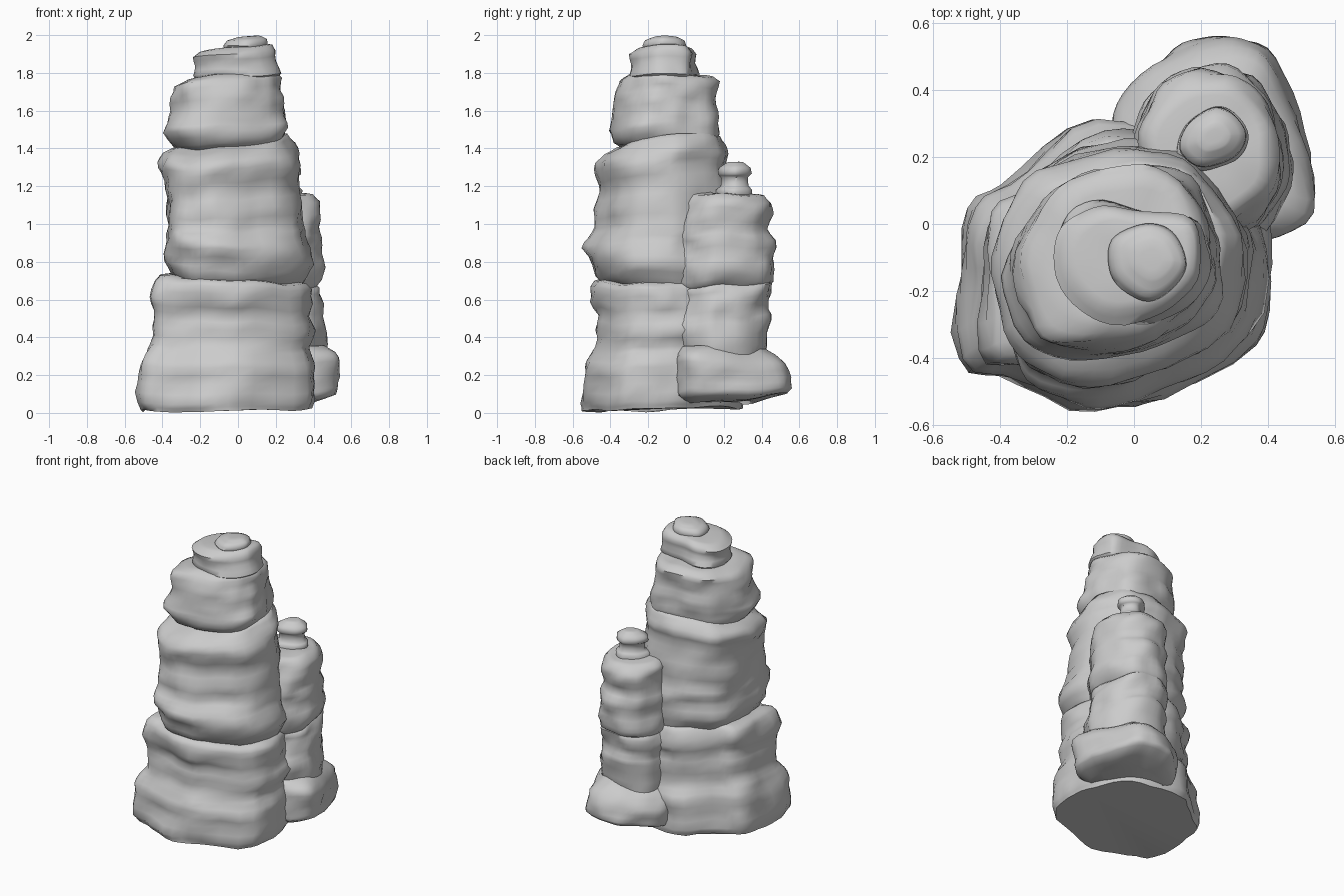
import bpy, bmesh, math
from mathutils import Vector, noise

SIDES = 44


def outline(points):
    """Closed smooth curve through points, resampled evenly, fitted to a -1..1 box."""
    n, dense = len(points), []
    for i in range(n):
        a, b, c, d = (Vector(points[(i + k) % n]) for k in (-1, 0, 1, 2))
        for s in range(12):
            t = s / 12
            dense.append(b + 0.5 * t * (c - a + t * (2 * a - 5 * b + 4 * c - d + t * (3 * (b - c) + d - a))))
    lo = [min(p[k] for p in dense) for k in (0, 1)]
    hi = [max(p[k] for p in dense) for k in (0, 1)]
    step = len(dense) / SIDES
    return [tuple(2 * (dense[int(i * step)][k] - lo[k]) / (hi[k] - lo[k]) - 1 for k in (0, 1))
            for i in range(SIDES)]


def tier(name, shape, rings, tilt=(0, 0), rough=0.026, bottom_tilt=(0, 0), dome=0.01):
    """Loft eroded rock layer; each ring is z, xmin, xmax, ymin, ymax."""
    bm = bmesh.new()
    loops = []
    z0, z1 = rings[0][0], rings[-1][0]
    # one in-between ring per span
    full = []
    for a, b in zip(rings, rings[1:]):
        full += [a, [(p + q) / 2 for p, q in zip(a, b)]]
    full.append(rings[-1])
    for z, xa, xb, ya, yb in full:
        cx, cy, rx, ry = (xa + xb) / 2, (ya + yb) / 2, (xb - xa) / 2, (yb - ya) / 2
        f = (z - z0) / (z1 - z0)
        loop = []
        for u, v in shape:
            p = Vector((cx + u * rx, cy + v * ry, z))
            n = rough * noise.noise(Vector((p.x * 4, p.y * 4, z * 9)))
            n += rough * 0.7 * noise.noise(Vector((p.x * 9 + 5, p.y * 9, z * 14)))
            p += Vector((u, v, 0)) * n
            p.z += u * (tilt[0] * f + bottom_tilt[0] * (1 - f)) + v * (tilt[1] * f + bottom_tilt[1] * (1 - f))
            p.z += rough * 0.8 * noise.noise(Vector((p.x * 5, p.y * 5, z0 + 7)))
            loop.append(bm.verts.new(p))
        loops.append(loop)
    # gently domed top
    top = loops[-1]
    mid = sum((v.co for v in top), Vector()) / SIDES
    for s, h in ((0.85, 0.6), (0.45, 0.9)):
        loops.append([bm.verts.new(mid + (v.co - mid) * s + Vector((0, 0, dome * h))) for v in top])
    for a, b in zip(loops, loops[1:]):
        for i in range(SIDES):
            j = (i + 1) % SIDES
            bm.faces.new((a[i], a[j], b[j], b[i]))
    bm.faces.new(loops[-1])
    bm.faces.new(loops[0][::-1])
    bmesh.ops.recalc_face_normals(bm, faces=bm.faces)
    mesh = bpy.data.meshes.new(name)
    bm.to_mesh(mesh)
    bm.free()
    ob = bpy.data.objects.new(name, mesh)
    bpy.context.collection.objects.link(ob)
    bpy.ops.object.select_all(action='DESELECT')
    ob.select_set(True)
    bpy.context.view_layer.objects.active = ob
    bpy.ops.object.shade_smooth_by_angle(angle=math.radians(60))


# footprints, counter-clockwise
base_shape = outline([(.42, -.1), (.38, .06), (.25, .22), (.06, .3), (-.18, .3), (-.38, .13), (-.5, .05),
                      (-.54, -.15), (-.53, -.43), (-.38, -.47), (-.15, -.56), (.06, -.54), (.36, -.38), (.42, -.22)])
middle_shape = outline([(.38, -.1), (.3, .08), (.2, .21), (.02, .24), (-.16, .21), (-.31, .13), (-.39, -.02),
                        (-.4, -.22), (-.36, -.42), (-.26, -.51), (-.1, -.54), (.1, -.49), (.31, -.37)])
upper_shape = outline([(.24, -.1), (.21, .03), (.13, .165), (-.05, .18), (-.21, .14), (-.33, .02), (-.38, -.15),
                       (-.33, -.33), (-.22, -.4), (-.04, -.39), (.14, -.32), (.22, -.23)])
cap_shape = outline([(.2, -.06), (.16, .03), (.02, .045), (-.11, .07), (-.21, .02), (-.25, -.1),
                     (-.2, -.24), (-.07, -.31), (.1, -.28), (.19, -.18)])
tip_shape = outline([(.16, -.13), (.12, -.03), (.03, 0), (-.07, -.05), (-.07, -.16), (.02, -.23), (.1, -.21)])
round_shape = outline([(1, 0), (.84, .55), (.45, .9), (-.1, 1), (-.62, .84), (-.93, .42), (-1, -.1),
                       (-.85, -.65), (-.4, -.95), (.1, -1), (.62, -.82), (.95, -.4)])
foot_shape = outline([(.54, .05), (.51, .28), (.42, .49), (.32, .56), (.22, .56), (.12, .53), (0, .42),
                      (-.07, .3), (0, .1), (.2, -.02), (.4, -.05)])
knob_shape = outline([(.34, .26), (.3, .33), (.23, .35), (.15, .3), (.12, .21), (.19, .155), (.3, .19)])

# main column
tier("main_base", base_shape, [
    (.02, -.52, .40, -.54, .29), (.06, -.54, .415, -.555, .30), (.16, -.525, .415, -.54, .30),
    (.25, -.51, .41, -.54, .30), (.31, -.48, .39, -.50, .28), (.36, -.46, .38, -.485, .27),
    (.45, -.46, .40, -.48, .27), (.53, -.44, .38, -.47, .26), (.60, -.46, .395, -.50, .27),
    (.68, -.45, .385, -.505, .26), (.71, -.42, .36, -.48, .24)], tilt=(-.025, .015), bottom_tilt=(.004, .012))
tier("main_middle", middle_shape, [
    (.68, -.33, .33, -.42, .22), (.73, -.36, .375, -.47, .24), (.79, -.38, .40, -.50, .25),
    (.88, -.39, .38, -.54, .25), (.94, -.385, .345, -.51, .24), (1.0, -.38, .335, -.48, .23),
    (1.1, -.385, .345, -.47, .23), (1.2, -.38, .325, -.45, .21), (1.29, -.40, .32, -.47, .21),
    (1.35, -.41, .315, -.48, .22), (1.40, -.38, .30, -.44, .20), (1.44, -.33, .27, -.36, .17)],
    tilt=(.03, .03), bottom_tilt=(-.015, .01))
tier("main_upper", upper_shape, [
    (1.40, -.29, .21, -.33, .14), (1.43, -.34, .25, -.38, .165), (1.50, -.38, .265, -.405, .175),
    (1.55, -.36, .25, -.39, .17), (1.62, -.345, .24, -.375, .165), (1.69, -.345, .23, -.37, .175),
    (1.75, -.33, .225, -.355, .17), (1.78, -.28, .20, -.31, .13)], tilt=(.015, -.005), bottom_tilt=(.01, .015))
tier("main_cap", cap_shape, [
    (1.76, -.22, .19, -.27, .04), (1.79, -.245, .225, -.30, .06), (1.85, -.24, .20, -.29, .05),
    (1.90, -.24, .20, -.30, .06), (1.93, -.20, .18, -.25, .03)], tilt=(.02, 0), rough=.016)
tier("main_tip", tip_shape, [
    (1.91, -.06, .13, -.20, -.02), (1.945, -.075, .155, -.225, 0), (1.975, -.06, .15, -.21, -.01),
    (1.99, -.02, .12, -.17, -.04)], tilt=(.008, 0), rough=.01, dome=.006)

# smaller column behind
tier("side_foot", foot_shape, [
    (.055, -.05, .40, -.03, .36), (.09, -.06, .52, -.05, .54), (.12, -.07, .54, -.06, .56),
    (.18, -.07, .54, -.06, .555), (.25, -.05, .525, -.05, .52), (.30, -.02, .49, -.04, .475),
    (.335, .02, .455, -.02, .43)], tilt=(.012, -.012), bottom_tilt=(.005, .005))
tier("side_lower", round_shape, [
    (.26, .02, .44, -.02, .42), (.36, 0, .465, -.05, .43), (.48, 0, .465, -.06, .445),
    (.54, .01, .45, -.05, .43), (.62, 0, .44, -.05, .455), (.67, .01, .435, -.05, .45),
    (.70, .04, .40, 0, .40)], tilt=(-.01, .01))
tier("side_upper", round_shape, [
    (.66, .03, .41, -.04, .40), (.70, 0, .44, -.075, .46), (.76, 0, .46, -.08, .475),
    (.84, .01, .44, -.07, .47), (.92, .01, .445, -.05, .465), (.98, .02, .42, -.03, .44),
    (1.06, .02, .435, -.02, .455), (1.12, .02, .435, -.01, .455), (1.16, .05, .40, .03, .41)],
    tilt=(-.01, -.005))
tier("side_knob", knob_shape, [
    (1.14, .13, .33, .155, .345), (1.18, .13, .33, .155, .345), (1.20, .16, .31, .18, .33),
    (1.245, .16, .31, .18, .33), (1.265, .13, .335, .165, .35), (1.295, .13, .33, .17, .345),
    (1.322, .18, .29, .21, .31)], rough=.012, dome=.006)
